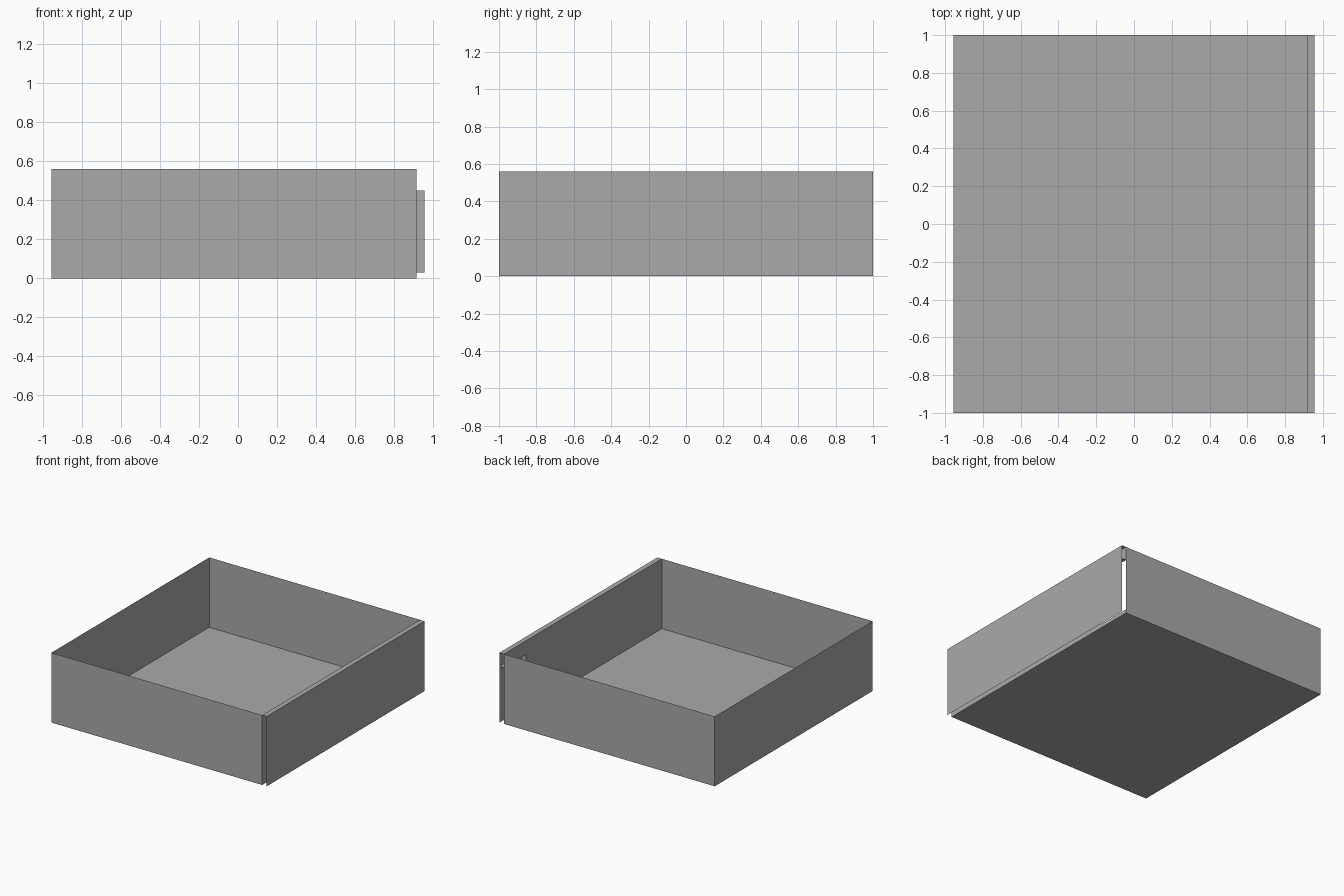
import bpy

# Remove the default object
cube = bpy.data.objects.get("Cube")
if cube:
    bpy.data.objects.remove(cube)

grey = bpy.data.materials.new("plain grey")
grey.use_nodes = True
colour = (0.4, 0.4, 0.4, 1)
grey.diffuse_color = colour
grey.node_tree.nodes["Principled BSDF"].inputs["Base Color"].default_value = colour

LEFT, INNER, OUTER = -0.955, 0.915, 0.955
TOP = 0.56
SLOT_Y, SLOT_LOW, SLOT_HIGH = 0.72, 0.03, 0.45


def panel(name, *rects):
    """Thin sheet made of flat rectangles, each given as x, y and z ranges."""
    verts, faces = [], []
    for (x0, x1), (y0, y1), (z0, z1) in rects:
        start = len(verts)
        if x0 == x1:
            verts += [(x0, y0, z0), (x0, y1, z0), (x0, y1, z1), (x0, y0, z1)]
        elif y0 == y1:
            verts += [(x0, y0, z0), (x1, y0, z0), (x1, y0, z1), (x0, y0, z1)]
        else:
            verts += [(x0, y0, z0), (x1, y0, z0), (x1, y1, z0), (x0, y1, z0)]
        faces.append(range(start, start + 4))
    mesh = bpy.data.meshes.new(name)
    mesh.from_pydata(verts, [], [tuple(f) for f in faces])
    mesh.materials.append(grey)
    obj = bpy.data.objects.new(name, mesh)
    bpy.context.collection.objects.link(obj)
    return obj


width, depth, height = (LEFT, INNER), (-1, 1), (0, TOP)
gap, slot = (INNER, OUTER), (SLOT_Y, 1)

# Open tray
panel("floor", (width, depth, (0, 0)))
panel("front_wall", (width, (-1, -1), height))
panel("back_wall", (width, (1, 1), height))
panel("right_wall", ((LEFT, LEFT), depth, height))

# Double left wall, with a slot through the inner sheet at the back corner
inner = (INNER, INNER)
panel("inner_left_wall",
      (inner, (-1, SLOT_Y), height),
      (inner, slot, (0, SLOT_LOW)),
      (inner, slot, (SLOT_HIGH, TOP)))
panel("outer_left_wall", ((OUTER, OUTER), depth, height))
panel("left_wall_cap", (gap, depth, (TOP, TOP)))

# Slot lining inside the double wall
panel("slot_lining",
      (gap, (SLOT_Y, SLOT_Y), (SLOT_LOW, SLOT_HIGH)),
      (gap, slot, (SLOT_HIGH, SLOT_HIGH)))
